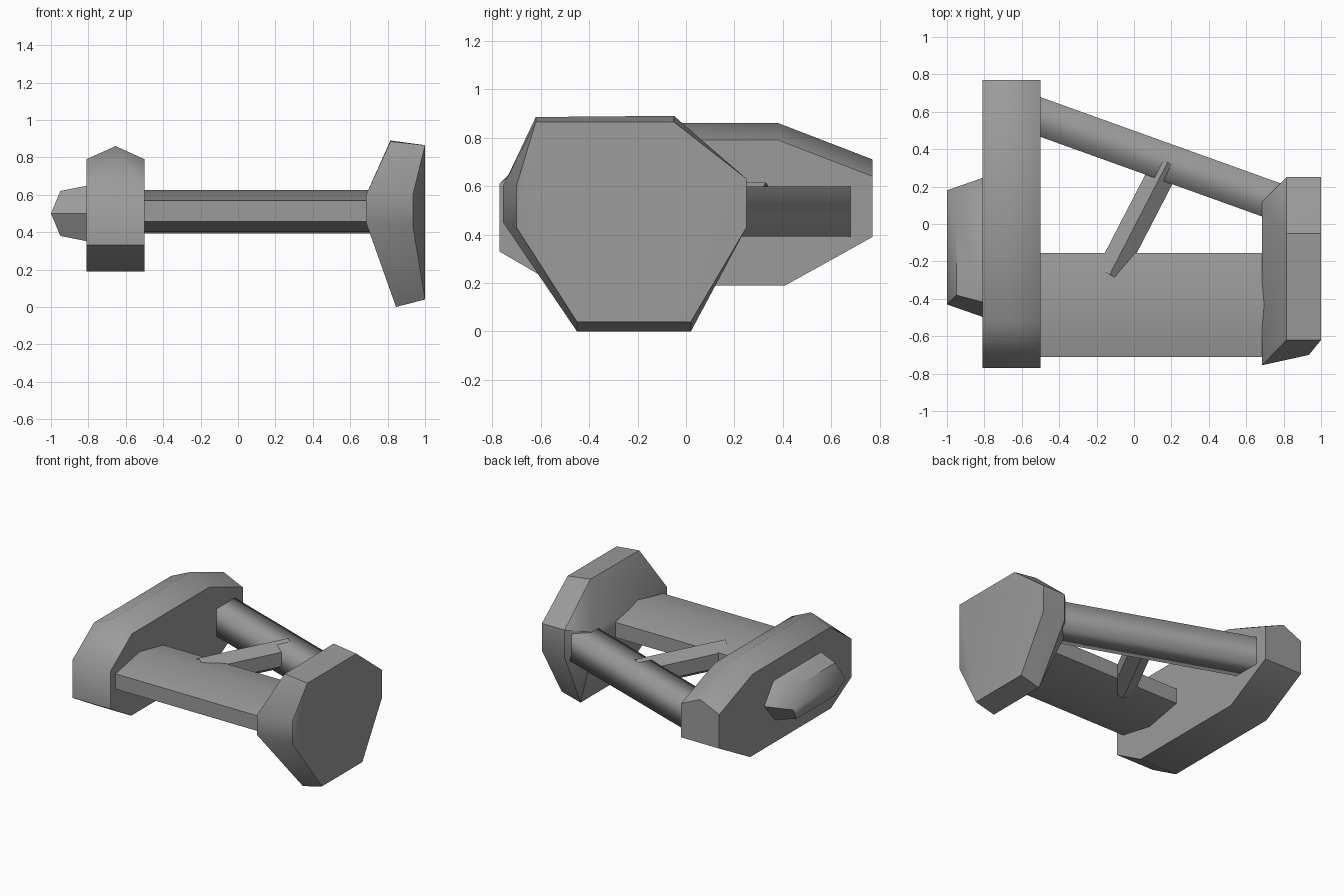
import bpy, bmesh, math
from mathutils import Vector

cube = bpy.data.objects.get("Cube")
if cube:
    bpy.data.objects.remove(cube, do_unlink=True)

GREY = (0.33, 0.33, 0.33, 1)
grey = bpy.data.materials.new("plain grey")
grey.use_nodes = True
grey.diffuse_color = GREY
grey.node_tree.nodes["Principled BSDF"].inputs["Base Color"].default_value = GREY


def finish(name, bm, angle):
    bmesh.ops.recalc_face_normals(bm, faces=bm.faces)
    mesh = bpy.data.meshes.new(name)
    bm.to_mesh(mesh)
    bm.free()
    mesh.materials.append(grey)
    ob = bpy.data.objects.new(name, mesh)
    bpy.context.collection.objects.link(ob)
    bpy.ops.object.select_all(action='DESELECT')
    ob.select_set(True)
    bpy.context.view_layer.objects.active = ob
    bpy.ops.object.shade_smooth_by_angle(angle=math.radians(angle))
    return ob


def faceted_block(name, rings, angle=50):
    """Convex block wrapped around (x, [(y, z), ...]) outlines."""
    bm = bmesh.new()
    for x, outline in rings:
        for y, z in outline:
            bm.verts.new((x, y, z))
    bmesh.ops.convex_hull(bm, input=bm.verts)
    bmesh.ops.dissolve_limit(bm, angle_limit=0.01, verts=bm.verts, edges=bm.edges)
    return finish(name, bm, angle)


def beam(name, start, end, section, angle=50):
    """Open tube swept level from start to end; its ends sit inside other parts."""
    start, end = Vector(start), Vector(end)
    side = (end - start).cross(Vector((0, 0, 1))).normalized()
    bm = bmesh.new()
    loops = [[bm.verts.new(p + side * u + Vector((0, 0, v))) for u, v in section]
             for p in (start, end)]
    n = len(section)
    for i in range(n):
        j = (i + 1) % n
        bm.faces.new((loops[0][i], loops[0][j], loops[1][j], loops[1][i]))
    return finish(name, bm, angle)


def hexagon(half_width, half_height):
    return [(half_width, half_height / 2), (0, half_height), (-half_width, half_height / 2),
            (-half_width, -half_height / 2), (0, -half_height), (half_width, -half_height / 2)]


# Long end slab with a ridge along its top
slab_side = [(-.77, .33), (-.77, .61), (-.52, .79), (.38, .79), (.77, .64),
             (.77, .39), (.41, .19), (-.53, .19)]
slab_ridge = [(-.77, .61), (-.52, .86), (.38, .86), (.77, .71)]
faceted_block("end_slab", [(-.81, slab_side), (-.655, slab_ridge), (-.5, slab_side)])

# Faceted boss on the outer face of the slab
faceted_block("side_boss", [
    (-.80, [(.25, .5), (.14, .65), (-.42, .65), (-.5, .5), (-.42, .35), (.12, .35)]),
    (-.95, [(.07, .62), (-.38, .62), (-.38, .38), (.07, .38)]),
    (-1.0, [(.18, .5), (-.43, .5)])])

# Tall eight-sided foot at the other end
faceted_block("end_foot", [
    (1.0, [(.25, .63), (.25, .43), (.02, .04), (-.45, .04), (-.62, .865), (-.05, .865)]),
    (.935, [(-.70, .43), (-.70, .6)]),
    (.845, [(.02, 0), (-.45, 0)]),
    (.815, [(.25, .63), (.25, .43), (-.62, .885), (-.05, .89)]),
    (.685, [(.12, .6), (.12, .45), (-.755, .6), (-.755, .45)])], 35)

# Beams joining the two ends, and the strut between them
beam("main_beam", (-.6, -.433, .512), (.8, -.433, .512), hexagon(.278, .112))
beam("rear_beam", (-.6, .608, .495), (.82, .098, .495),
     [(.1, .103), (-.1, .103), (-.1, -.103), (.1, -.103)], 180)
beam("diagonal_strut", (-.13, -.27, .51), (.18, .33, .51), hexagon(.076, .105))
